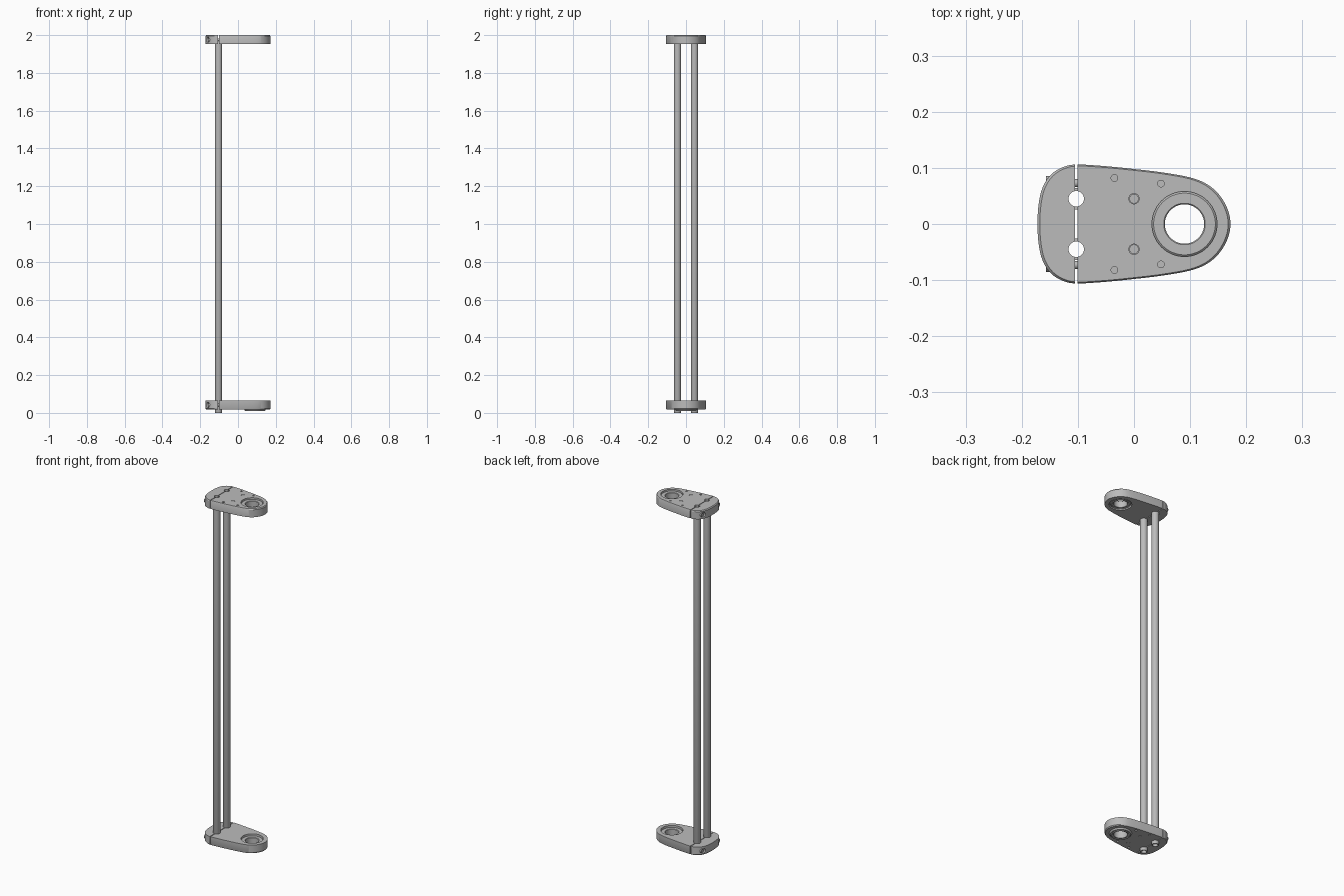
import bpy, bmesh, math
from mathutils import Vector, Matrix

if "Cube" in bpy.data.objects:
    bpy.data.objects.remove(bpy.data.objects["Cube"])


def material(name, value):
    m = bpy.data.materials.new(name)
    m.use_nodes = True
    m.diffuse_color = (value, value, value, 1)
    m.node_tree.nodes["Principled BSDF"].inputs["Base Color"].default_value = m.diffuse_color
    return m


GREY = material("satin grey", 0.5)
ROD_X, ROD_Y, BORE_X = -0.103, 0.045, 0.09
HALF = 0.024  # half the plate thickness


def finish(name, bm, mat=GREY):
    bmesh.ops.recalc_face_normals(bm, faces=bm.faces)
    me = bpy.data.meshes.new(name)
    bm.to_mesh(me)
    bm.free()
    ob = bpy.data.objects.new(name, me)
    bpy.context.collection.objects.link(ob)
    me.materials.append(mat)
    return ob


def smooth(ob):
    bpy.ops.object.select_all(action='DESELECT')
    ob.select_set(True)
    bpy.context.view_layer.objects.active = ob
    bpy.ops.object.shade_smooth_by_angle(angle=math.radians(30))


def lathe(name, profile, loc, along_x=False, steps=48):
    """Turn a closed (radius, height) loop around its axis."""
    bm = bmesh.new()
    vs = [bm.verts.new((r, 0, z)) for r, z in profile]
    es = [bm.edges.new((a, b)) for a, b in zip(vs, vs[1:] + vs[:1])]
    bmesh.ops.spin(bm, geom=vs + es, cent=(0, 0, 0), axis=(0, 0, 1),
                   angle=math.tau, steps=steps, use_duplicate=False)
    bmesh.ops.remove_doubles(bm, verts=bm.verts, dist=1e-5)
    ob = finish(name, bm)
    turn = Matrix.Rotation(-math.pi / 2, 4, 'Y') if along_x else Matrix()
    ob.data.transform(Matrix.Translation(loc) @ turn)
    smooth(ob)
    return ob


def cut(target, bm):
    """Subtract a shape from the target and discard the cutter."""
    cutter = finish("cutter", bm)
    cutter.hide_render = True
    mod = target.modifiers.new("cut", 'BOOLEAN')
    mod.operation, mod.solver, mod.object = 'DIFFERENCE', 'EXACT', cutter
    bpy.ops.object.select_all(action='DESELECT')
    bpy.context.view_layer.objects.active = target
    target.select_set(True)
    bpy.ops.object.modifier_apply(modifier="cut")
    bpy.data.objects.remove(cutter)


def drill(target, r, loc, depth, along_x=False, segments=32):
    bm = bmesh.new()
    turn = Matrix.Rotation(math.pi / 2, 4, 'Y') if along_x else Matrix()
    bmesh.ops.create_cone(bm, cap_ends=True, segments=segments, radius1=r, radius2=r,
                          depth=depth, matrix=Matrix.Translation(loc) @ turn)
    cut(target, bm)


def outline():
    """Smooth egg-shaped outline, mirrored across y."""
    half = [(-.172, 0), (-.17, .035), (-.163, .065), (-.148, .088), (-.125, .102),
            (-.1, .106), (-.05, .103), (0, .098), (.05, .092), (.1, .083),
            (.13, .071), (.152, .052), (.167, .026), (.172, 0)]
    pts = [Vector(p) for p in half + [(x, -y) for x, y in half[-2:0:-1]]]
    out, n = [], len(pts)
    for i in range(n):
        a, b, c, d = (pts[(i + k) % n] for k in (-1, 0, 1, 2))
        for t in (0, .25, .5, .75):
            out.append(.5 * (2 * b + (c - a) * t + (2 * a - 5 * b + 4 * c - d) * t * t
                             + (3 * b - a - 3 * c + d) * t ** 3))
    return out


def plate(name, zc, s):
    """End plate; s is the outward direction along z."""
    # chamfered body from three stacked outlines
    bm = bmesh.new()
    pts = outline()
    rings = []
    for z, k in ((-HALF, 1), (HALF - .005, 1), (HALF, .975)):
        rings.append([bm.verts.new((p.x * k, p.y * k, zc + s * z)) for p in pts])
    for lo, hi in zip(rings, rings[1:]):
        for i in range(len(pts)):
            j = (i + 1) % len(pts)
            bm.faces.new((lo[i], lo[j], hi[j], hi[i]))
    bm.faces.new(rings[0])
    bm.faces.new(rings[-1])
    body = finish(name, bm)

    # bearing bore, clamp slot and rod holes
    drill(body, .058, (BORE_X, 0, zc), .2, segments=64)
    bm = bmesh.new()
    bmesh.ops.create_cube(bm, size=1, matrix=Matrix.Translation((ROD_X, 0, zc))
                          @ Matrix.Diagonal((.004, .4, .2, 1)))
    cut(body, bm)
    outer = zc + s * HALF
    for side in (-1, 1):
        drill(body, .0138, (ROD_X, side * ROD_Y, zc), .2)
        # small blind screw holes on the outside
        for x, y in ((-.035, .082), (.048, .072)):
            drill(body, .006, (x, side * y, outer), .03, segments=20)
        drill(body, .0092, (0, side * ROD_Y, outer), .012, segments=24)
        # counterbores for the clamp bolts
        drill(body, .014, (-.17, side * .073, zc), .05, along_x=True, segments=24)
    smooth(body)

    for side, word in ((-1, "front"), (1, "back")):
        lathe(f"{name}_{word}_dowel", [(0, -.01), (.0084, -.01), (.0084, 0), (0, 0)],
              (0, side * ROD_Y, outer - s * .001 + (.01 if s < 0 else 0)), steps=24)
        # socket-head clamp bolt crossing the slot
        lathe(f"{name}_{word}_bolt",
              [(0, -.075), (.007, -.075), (.007, 0), (.0125, 0), (.0125, .011),
               (.006, .011), (.006, .005), (0, .005)],
              (-.146, side * .073, zc), along_x=True, steps=24)


def bearing(name, lo, hi):
    """Two races with a shallow groove between them, chamfered outer edge."""
    g = .003
    lathe(name, [(.035, lo), (.041, lo), (.042, lo + g), (.048, lo + g), (.049, lo),
                 (.0525, lo), (.0585, lo + .009), (.0585, hi - .003), (.055, hi),
                 (.037, hi), (.035, hi - .002)], (BORE_X, 0, 0), steps=64)


plate("top_plate", 2 - HALF, 1)
plate("bottom_plate", .018 + HALF, -1)
bearing("top_bearing", 1.955, 1.992)
bearing("bottom_bearing", .01, .056)

# hollow rods joining the plates
for side, word in ((-1, "front"), (1, "back")):
    lathe(f"{word}_rod", [(.0138, 0), (.0185, 0), (.0195, .002), (.0195, 1.975),
                          (.0138, 1.975)], (ROD_X, side * ROD_Y, 0), steps=32)
